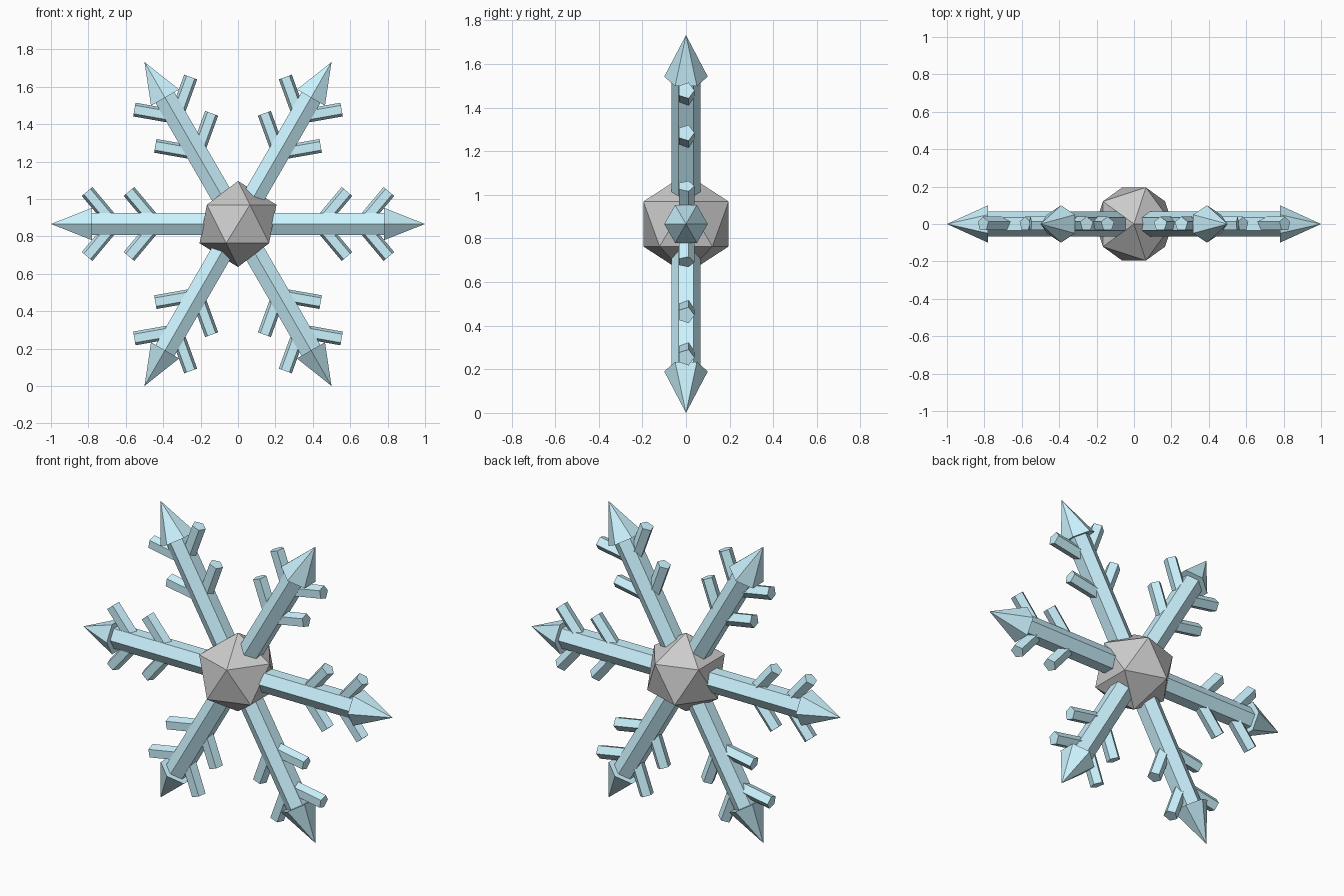
import bpy, bmesh
from math import radians, sin, cos
from mathutils import Matrix, Vector

if "Cube" in bpy.data.objects:
    bpy.data.objects.remove(bpy.data.objects["Cube"])

CENTRE = Vector((0, 0, 0.866))

ice = bpy.data.materials.new("ice_blue")
ice.diffuse_color = (0.6, 0.9, 1.0, 1.0)
ice.use_nodes = True
ice.node_tree.nodes["Principled BSDF"].inputs["Base Color"].default_value = ice.diffuse_color


def direction(deg):
    """Unit vector in the XZ plane, angle measured from +Z towards +X."""
    a = radians(deg)
    return Vector((sin(a), 0, cos(a)))


def add_prism(bm, start, deg, length, sides, r1, r2):
    """Prism or cone growing from start along direction(deg)."""
    m = (Matrix.Translation(start + direction(deg) * length / 2)
         @ Matrix.Rotation(radians(deg), 4, 'Y'))
    bmesh.ops.create_cone(bm, cap_ends=True, segments=sides, radius1=r1,
                          radius2=r2, depth=length, matrix=m)


def finish(bm, name, material=None):
    mesh = bpy.data.meshes.new(name)
    bm.to_mesh(mesh)
    bm.free()
    ob = bpy.data.objects.new(name, mesh)
    bpy.context.collection.objects.link(ob)
    if material:
        mesh.materials.append(material)


# faceted core
bm = bmesh.new()
bmesh.ops.create_icosphere(bm, subdivisions=1, radius=0.23,
                           matrix=Matrix.Translation(CENTRE))
finish(bm, "core")

for i in range(6):
    deg = 30 + 60 * i
    out = direction(deg)

    # hexagonal shaft
    bm = bmesh.new()
    add_prism(bm, CENTRE + out * 0.1, deg, 0.68, 6, 0.067, 0.067)
    finish(bm, f"arm_{i + 1}", ice)

    # pointed tip
    bm = bmesh.new()
    add_prism(bm, CENTRE + out * 0.78, deg, 0.22, 6, 0.1, 0)
    finish(bm, f"tip_{i + 1}", ice)

    # two pairs of five-sided side branches
    bm = bmesh.new()
    for along in (0.437, 0.661):
        for side in (-50, 50):
            add_prism(bm, CENTRE + out * along, deg + side, 0.227, 5, 0.039, 0.039)
    finish(bm, f"branches_{i + 1}", ice)
